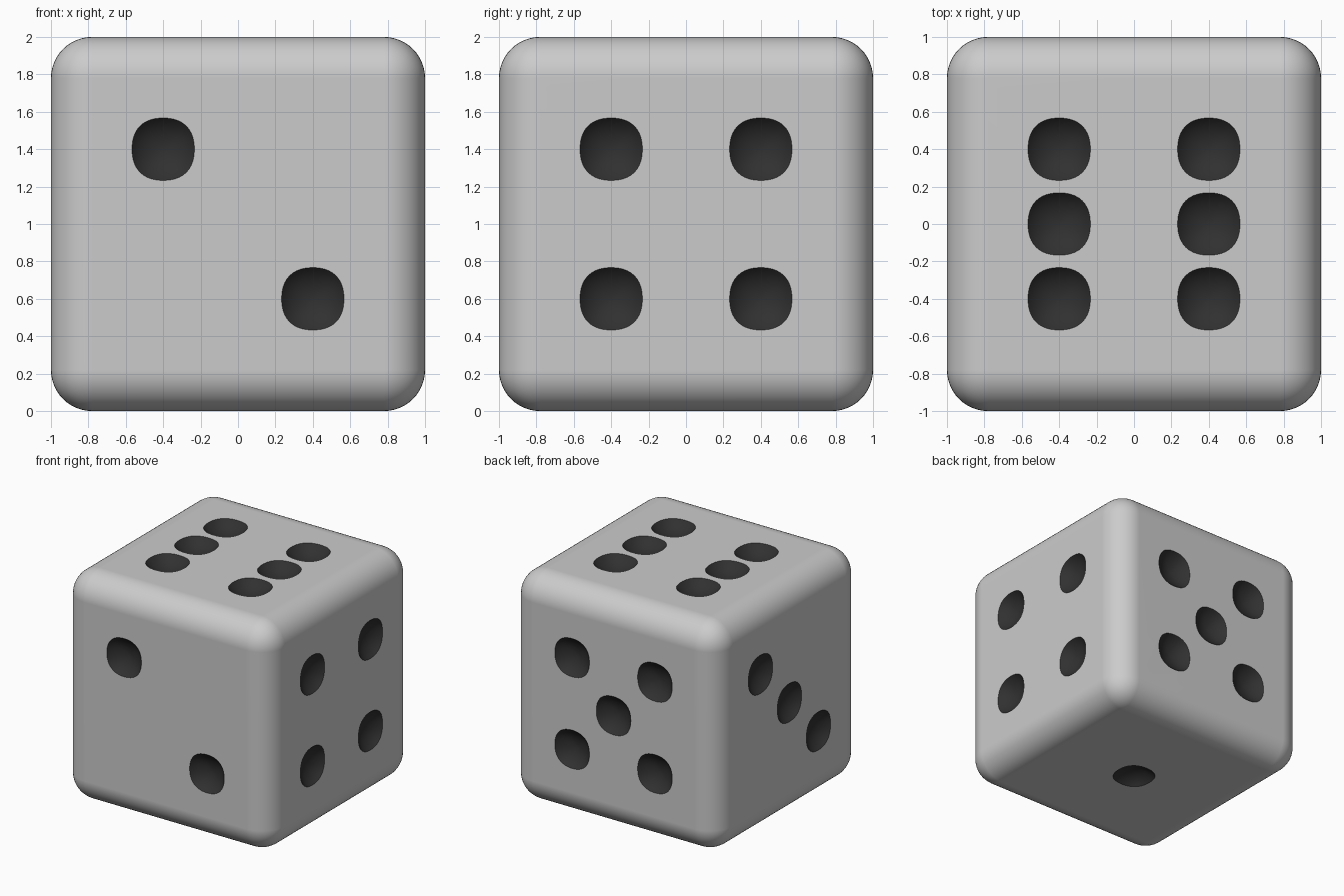
import bpy, bmesh, math
from mathutils import Vector

if "Cube" in bpy.data.objects:
    bpy.data.objects.remove(bpy.data.objects["Cube"])

ROUND = 0.22              # edge rounding
PIP_R, DEPTH = 0.167, 0.08
BALL = (PIP_R**2 + DEPTH**2) / (2 * DEPTH)
SEG, RINGS = 48, 10


def material(name, value):
    m = bpy.data.materials.new(name)
    m.diffuse_color = (value, value, value, 1)
    m.use_nodes = True
    m.node_tree.nodes["Principled BSDF"].inputs["Base Color"].default_value = m.diffuse_color
    return m


def make_object(name, bm, mats):
    me = bpy.data.meshes.new(name)
    bm.to_mesh(me)
    bm.free()
    ob = bpy.data.objects.new(name, me)
    bpy.context.collection.objects.link(ob)
    ob.location.z = 1
    for m in mats:
        me.materials.append(m)
    return ob


def add_pip(bm, centre, normal):
    """Slightly squarish spherical cap, closed just above the die face."""
    rot = normal.to_track_quat('Z', 'Y')
    rise = BALL - DEPTH
    a_max = math.acos((rise - 0.02) / BALL)
    place = lambda x, y, z: bm.verts.new(centre + rot @ Vector((x, y, z)))
    tip = place(0, 0, -DEPTH)
    faces, prev = [], None
    for i in range(1, RINGS + 1):
        a = a_max * i / RINGS
        ring = []
        for k in range(SEG):
            t = 2 * math.pi * k / SEG
            r = BALL * math.sin(a) * (1 + 0.025 * (1 - math.cos(4 * t)))
            ring.append(place(r * math.cos(t), r * math.sin(t), rise - BALL * math.cos(a)))
        for k in range(SEG):
            n = (k + 1) % SEG
            if prev:
                faces.append(bm.faces.new((prev[k], prev[n], ring[n], ring[k])))
            else:
                faces.append(bm.faces.new((tip, ring[n], ring[k])))
        prev = ring
    faces.append(bm.faces.new(prev))
    for f in faces:
        f.material_index = 1


mats = [material("grey", 0.8), material("dark", 0.03)]

# Rounded die body
bm = bmesh.new()
bmesh.ops.create_cube(bm, size=2)
bmesh.ops.bevel(bm, geom=bm.edges[:], offset=ROUND, segments=12, profile=0.5, affect='EDGES')
body = make_object("die_body", bm, mats)

# Pip layouts: face normal, the two in-face axes, pip positions in 0.4 steps
X, Y, Z = Vector((1, 0, 0)), Vector((0, 1, 0)), Vector((0, 0, 1))
four = [(-1, -1), (-1, 1), (1, -1), (1, 1)]
layouts = [
    (-Z, X, Y, [(0, 0)]),
    (-Y, X, Z, [(-1, 1), (1, -1)]),
    (-X, Y, Z, [(1, 1), (0, 0), (-1, -1)]),
    (X, Y, Z, four),
    (Y, X, Z, four + [(0, 0)]),
    (Z, X, Y, four + [(-1, 0), (1, 0)]),
]
bm = bmesh.new()
for normal, u, v, spots in layouts:
    for a, b in spots:
        add_pip(bm, normal + 0.4 * a * u + 0.4 * b * v, normal)
bmesh.ops.recalc_face_normals(bm, faces=bm.faces[:])
cutter = make_object("pip_cutter", bm, mats)
cutter.hide_render = True

# Carve the dimples
cut = body.modifiers.new("pips", 'BOOLEAN')
cut.operation = 'DIFFERENCE'
cut.solver = 'EXACT'
cut.object = cutter
bpy.context.view_layer.objects.active = body
bpy.ops.object.select_all(action='DESELECT')
body.select_set(True)
bpy.ops.object.modifier_apply(modifier=cut.name)
bpy.data.objects.remove(cutter)

# Smooth shading with crisp pip rims
bpy.ops.object.shade_smooth_by_angle(angle=math.radians(30))
wn = body.modifiers.new("even_normals", 'WEIGHTED_NORMAL')
wn.keep_sharp = True
